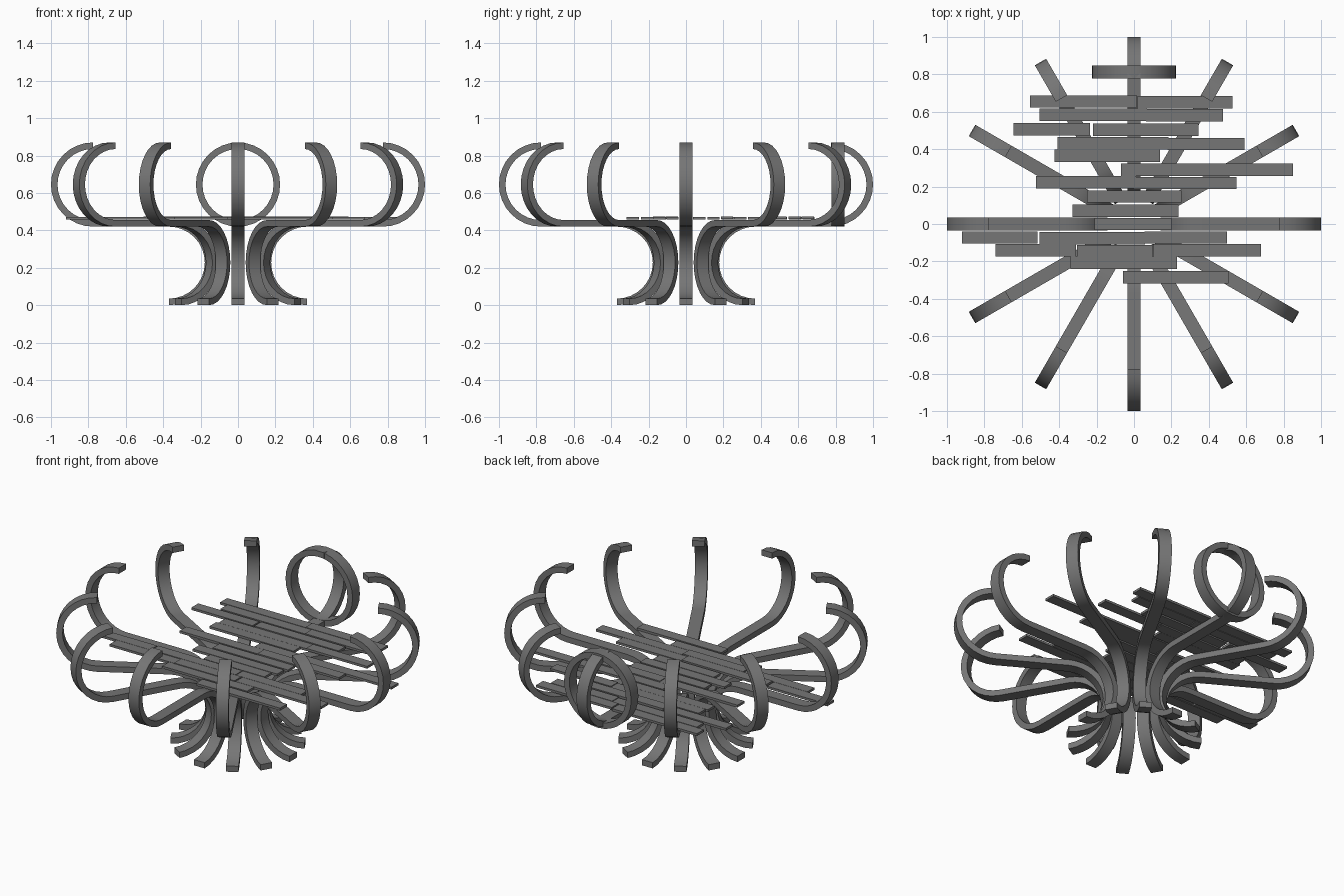
import bpy, bmesh
from math import sin, cos, radians, pi
from mathutils import Matrix

if "Cube" in bpy.data.objects:
    bpy.data.objects.remove(bpy.data.objects["Cube"])

W, T = 0.07, 0.035   # strip width and thickness
dark = bpy.data.materials.new("dark_grey")
dark.diffuse_color = (0.18, 0.18, 0.18, 1)
dark.use_nodes = True
dark.node_tree.nodes["Principled BSDF"].inputs["Base Color"].default_value = dark.diffuse_color


def finish(name, bm):
    me = bpy.data.meshes.new(name)
    bm.to_mesh(me)
    bm.free()
    me.materials.append(dark)
    ob = bpy.data.objects.new(name, me)
    bpy.context.collection.objects.link(ob)
    bpy.ops.object.select_all(action='DESELECT')
    ob.select_set(True)
    bpy.context.view_layer.objects.active = ob
    bpy.ops.object.shade_smooth_by_angle()


def strip(name, path, closed, matrix):
    """Sweep a W x T rectangle along points (r, z, normal angle) in the local XZ plane."""
    bm = bmesh.new()
    rings = []
    for r, z, a in path:
        nx, nz = cos(a) * T / 2, sin(a) * T / 2
        rings.append([bm.verts.new((r + s * nx, y, z + s * nz))
                      for s, y in ((1, -W / 2), (1, W / 2), (-1, W / 2), (-1, -W / 2))])
    n = len(rings)
    for i in range(n if closed else n - 1):
        a, b = rings[i], rings[(i + 1) % n]
        for k in range(4):
            m = (k + 1) % 4
            bm.faces.new((a[k], a[m], b[m], b[k]))
    if not closed:
        bm.faces.new(rings[0])
        bm.faces.new(rings[-1][::-1])
    bm.transform(matrix)
    bmesh.ops.recalc_face_normals(bm, faces=bm.faces)
    finish(name, bm)


# Twelve bent ribs: C-shaped foot, flat run, upward curl
N = 16
path = []
for i in range(N + 1):
    a = radians(270 - 180 * i / N)
    path.append((0.37 + 0.21 * cos(a), 0.2275 + 0.21 * sin(a), a))
for i in range(N + 1):
    a = radians(-90 + 180 * i / N)
    # normal flipped so the sweep stays untwisted after the S-bend
    path.append((0.775 + 0.2075 * cos(a), 0.645 + 0.2075 * sin(a), a + pi))
for k in range(12):
    strip("rib_%02d" % (k + 1), path, False, Matrix.Rotation(radians(30 * k), 4, 'Z'))

# Full hoop standing across the back rib
hoop = [(0.2075 * cos(2 * pi * i / 32), 0.2075 * sin(2 * pi * i / 32), 2 * pi * i / 32)
        for i in range(32)]
strip("back_hoop", hoop, True, Matrix.Translation((0, 0.812, 0.645)))

# Seat slats in rows: centre y, then (x start, x end) of each board
rows = [
    (0.655, (-0.555, 0.015), (0.02, 0.527)),
    (0.585, (-0.505, 0.07), (0.065, 0.477)),
    (0.507, (-0.645, -0.235), (-0.22, 0.345)),
    (0.432, (-0.41, 0.185), (0.18, 0.59)),
    (0.365, (-0.425, 0.14)),
    (0.29, (-0.07, 0.85)),
    (0.223, (-0.525, 0.01), (0.0, 0.547)),
    (0.147, (-0.25, 0.255)),
    (0.07, (-0.33, 0.237)),
    (0.0, (-0.21, 0.2)),
    (-0.072, (-0.92, -0.515), (-0.505, 0.06), (0.055, 0.497)),
    (-0.14, (-0.74, -0.31), (-0.305, 0.1), (0.105, 0.68)),
    (-0.208, (-0.34, 0.23)),
    (-0.285, (-0.06, 0.505)),
]
n = 0
for y, *boards in rows:
    for j, (x0, x1) in enumerate(boards):
        n += 1
        bm = bmesh.new()
        bmesh.ops.create_cube(bm, size=1)
        bm.transform(Matrix.Translation(((x0 + x1) / 2, y - 0.004 * (j % 2), 0.464 + 0.004 * (j % 2)))
                     @ Matrix.Diagonal((x1 - x0, 0.066, 0.014, 1)))
        finish("seat_slat_%02d" % n, bm)
